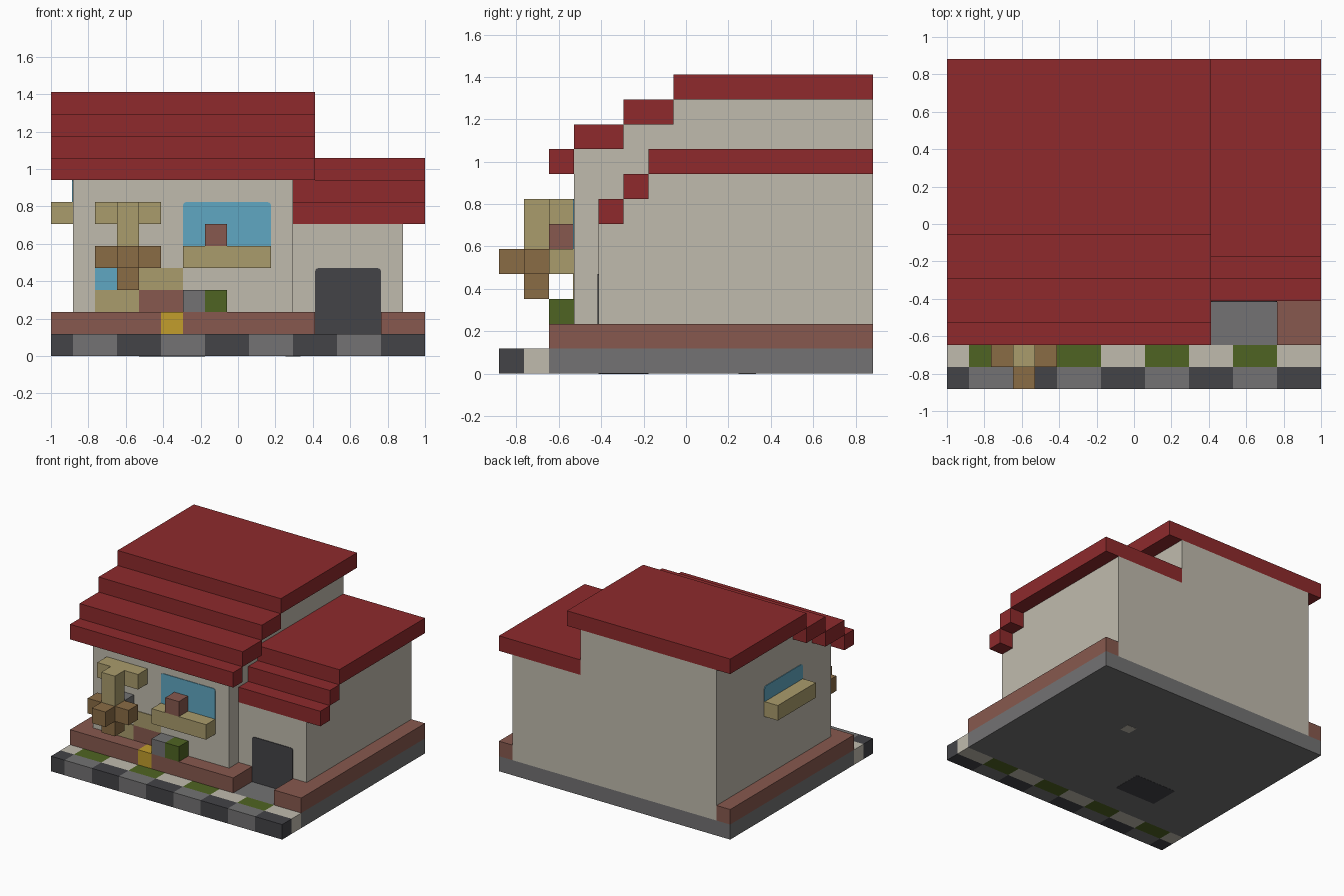
import bpy
import bmesh

if "Cube" in bpy.data.objects:
    bpy.data.objects.remove(bpy.data.objects["Cube"])

U = 2 / 17          # one block
T = 0.04            # thickness of painted plates, in blocks


def make_material(name, code):
    rgb = [int(code[i:i + 2], 16) / 255 for i in (0, 2, 4)]
    col = [c / 12.92 if c < 0.04045 else ((c + 0.055) / 1.055) ** 2.4 for c in rgb] + [1]
    mat = bpy.data.materials.new(name)
    mat.use_nodes = True
    mat.diffuse_color = col
    mat.node_tree.nodes["Principled BSDF"].inputs["Base Color"].default_value = col
    return mat


MATS = {n: make_material(n, c) for n, c in {
    "plaster": "c0bbae", "roof_red": "8e2a2c", "brick": "87594e", "asphalt": "434347",
    "stone": "737273", "pale_wood": "aa9c6c", "brown_wood": "8a6c45",
    "glass_blue": "60a7c2", "leaf_green": "4f6422", "yellow": "c29d2c"}.items()}


def prism(name, axis, profile, lo, hi, mat):
    """Extrude a 2D profile (in blocks) along an axis from lo to hi."""
    def place(p, h):
        v = list(p)
        v.insert(axis, h)
        return ((v[0] - 8.5) * U, (v[1] - 7.5) * U, v[2] * U)
    bm = bmesh.new()
    a = [bm.verts.new(place(p, lo)) for p in profile]
    b = [bm.verts.new(place(p, hi)) for p in profile]
    bm.faces.new(a)
    bm.faces.new(b)
    for i in range(len(a)):
        k = (i + 1) % len(a)
        bm.faces.new((a[i], a[k], b[k], b[i]))
    bmesh.ops.recalc_face_normals(bm, faces=bm.faces)
    mesh = bpy.data.meshes.new(name)
    bm.to_mesh(mesh)
    bm.free()
    mesh.materials.append(MATS[mat])
    obj = bpy.data.objects.new(name, mesh)
    bpy.context.collection.objects.link(obj)
    return obj


def box(name, x, y, z, mat):
    (a, b), (c, d) = x, y
    return prism(name, 2, [(a, c), (b, c), (b, d), (a, d)], z[0], z[1], mat)


def cell(name, x, y, z, mat):
    return box(name, (x, x + 1), (y, y + 1), (z, z + 1), mat)


def pane(name, axis, u, z, lo, mat, r=0.15):
    """Thin panel with softened top corners, standing just proud of a wall."""
    (a, b), (c, d), s = u, z, r * 0.3
    prof = [(a, c), (b, c), (b, d - r), (b - s, d - s), (b - r, d),
            (a + r, d), (a + s, d - s), (a, d - r)]
    return prism(name, axis, prof, lo - T, lo, mat)


# Ground slab, paving and verge strips
box("ground_slab", (0, 17), (2, 15), (0, 1), "stone")
edges = [0] + list(range(1, 18, 2))
for n, (a, b) in enumerate(zip(edges, edges[1:])):
    box(f"paving_{n}", (a, b), (0, 1), (0, 1), "stone" if n % 2 else "asphalt")
    box(f"verge_{n}", (a, b), (1, 2), (0, 1), "leaf_green" if n % 2 else "plaster")
box("underside_dark_patch", (4, 7), (4, 6), (-T / 4, 0), "asphalt")
box("underside_pale_patch", (10.65, 11.35), (9.6, 10.3), (-T / 4, 0), "plaster")

# Raised brick terrace with a gap at the door
for n, (x, y) in enumerate([((0, 5), (2, 3)), ((6, 12), (2, 3)), ((11, 12), (3, 4)),
                            ((0, 1), (3, 15)), ((15, 16), (2, 4)), ((16, 17), (2, 15))]):
    box(f"terrace_{n}", x, y, (1, 2), "brick")
cell("yellow_block", 5, 2, 1, "yellow")

# Stepped walls
prism("main_walls", 0, [(3, 1), (15, 1), (15, 11), (7, 11), (7, 10), (5, 10), (5, 9), (3, 9)],
      1, 11, "plaster")
prism("annex_walls", 0, [(4, 1), (15, 1), (15, 8), (6, 8), (6, 7), (5, 7), (5, 6), (4, 6)],
      11, 16, "plaster")

# Stepped roofs
for n, y in enumerate([(2, 3), (3, 5), (5, 7), (7, 15)]):
    box(f"main_roof_{n}", (0, 12), y, (8 + n, 9 + n), "roof_red")
for n, y in enumerate([(4, 5), (5, 6), (6, 15)]):
    box(f"annex_roof_{n}", (11, 17), y, (6 + n, 7 + n), "roof_red")

# Door, windows and sills
pane("door", 1, (12, 15), (1, 4), 4, "asphalt")
pane("front_window", 1, (6, 10), (5, 7), 3, "glass_blue")
box("front_sill", (6, 10), (2, 3), (4, 5), "pale_wood")
cell("sill_pot", 7, 2, 5, "brick")
pane("side_window", 0, (6, 10), (7, 8), 1, "glass_blue")
box("side_sill", (0, 1), (6, 10), (6, 7), "pale_wood")

# Hanging basket on its bracket
box("bracket_bar", (2, 5), (2, 3), (6, 7), "pale_wood")
box("bracket_post", (3, 4), (1, 2), (5, 7), "pale_wood")
box("basket_arms", (2, 5), (1, 2), (4, 5), "brown_wood")
cell("basket_front", 3, 0, 4, "brown_wood")
cell("basket_base", 3, 1, 3, "brown_wood")
cell("basket_mount", 3, 2, 4, "stone")

# Painted wall squares behind the basket
for name, x, z, mat in [("blue", (2, 3), 3, "glass_blue"), ("upper_tan", (4, 6), 3, "pale_wood"),
                        ("lower_tan", (2, 4), 2, "pale_wood"), ("brick", (4, 6), 2, "brick")]:
    box(f"wall_square_{name}", x, (3 - T, 3), (z, z + 1), mat)

# Planter beside the wall
cell("planter_stone", 6, 2, 2, "stone")
cell("planter_bush", 7, 2, 2, "leaf_green")
